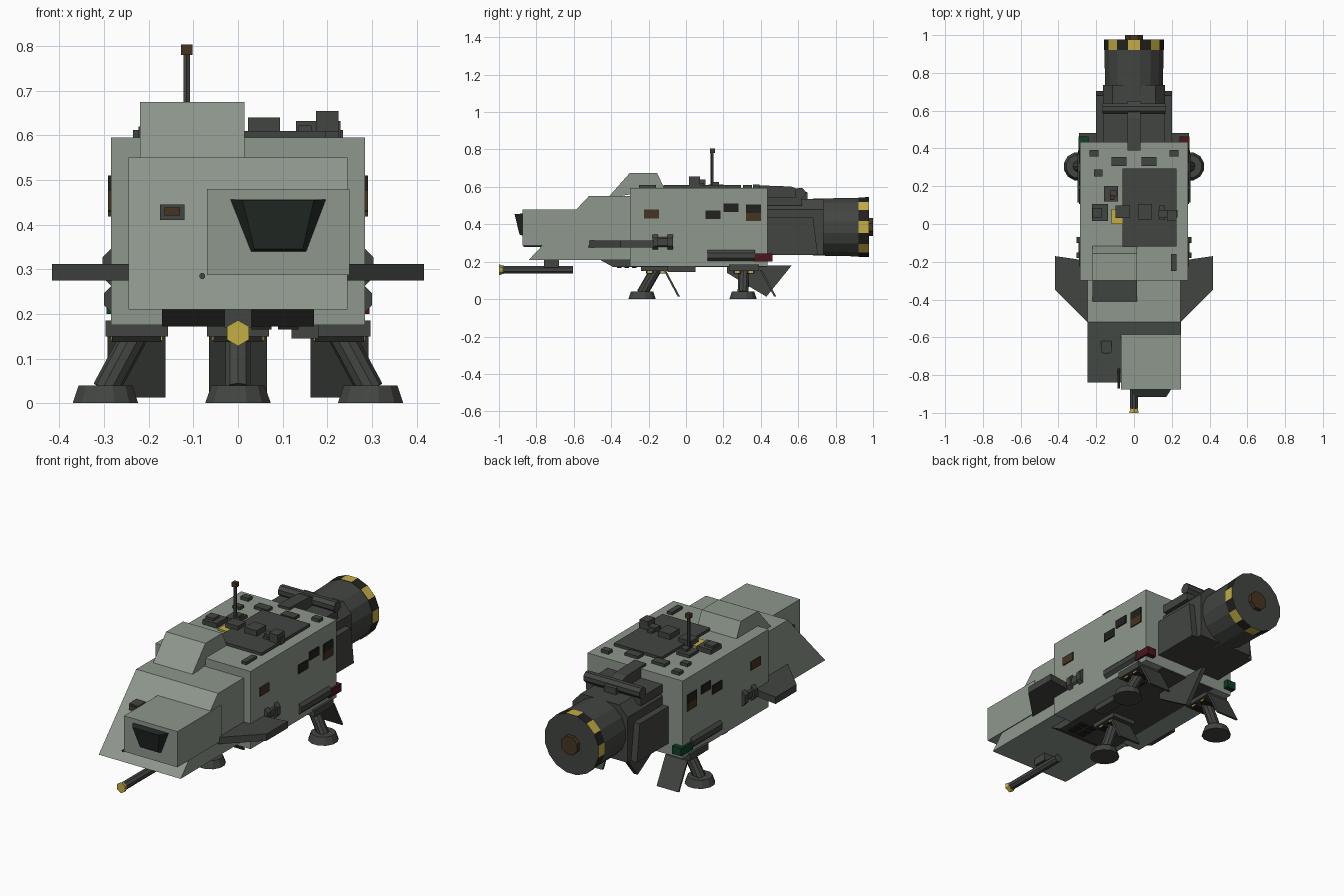
import bpy, bmesh, math
from mathutils import Vector

if "Cube" in bpy.data.objects:
    bpy.data.objects.remove(bpy.data.objects["Cube"])


def material(name, r, g, b):
    m = bpy.data.materials.new(name)
    m.diffuse_color = (r, g, b, 1)
    m.use_nodes = True
    m.node_tree.nodes["Principled BSDF"].inputs["Base Color"].default_value = m.diffuse_color
    return m


LIGHT = material("hull_paint", .27, .31, .265)
DARK = material("dark_metal", .055, .06, .053)
GLASS = material("glass", .018, .025, .02)
BLACK = material("black", .015, .015, .013)
BROWN = material("brown_lamp", .06, .035, .015)
YELLOW = material("yellow", .55, .42, .06)
RED = material("red_lamp", .07, .008, .012)
GREEN = material("green_lamp", .005, .05, .02)


def finish(name, bm, mat):
    bmesh.ops.recalc_face_normals(bm, faces=bm.faces)
    me = bpy.data.meshes.new(name)
    bm.to_mesh(me)
    bm.free()
    ob = bpy.data.objects.new(name, me)
    me.materials.append(mat)
    bpy.context.collection.objects.link(ob)
    return ob


def loft(name, a, b, mat):
    """Solid between two matching outlines."""
    bm = bmesh.new()
    va, vb = [bm.verts.new(p) for p in a], [bm.verts.new(p) for p in b]
    n = len(va)
    bm.faces.new(va)
    bm.faces.new(vb[::-1])
    for i in range(n):
        bm.faces.new((va[i], va[(i + 1) % n], vb[(i + 1) % n], vb[i]))
    return finish(name, bm, mat)


def box(name, x, y, z, mat=DARK):
    q = [(x[0], y[0]), (x[1], y[0]), (x[1], y[1]), (x[0], y[1])]
    return loft(name, [(*p, z[0]) for p in q], [(*p, z[1]) for p in q], mat)


def side_prism(name, yz, x0, x1, mat=DARK):
    return loft(name, [(x0, *p) for p in yz], [(x1, *p) for p in yz], mat)


def tube(name, p0, p1, r0, r1=None, n=8, mat=DARK):
    p0, p1 = Vector(p0), Vector(p1)
    r1 = r0 if r1 is None else r1
    w = (p1 - p0).normalized()
    u = w.cross(Vector((0, 0, 1)) if abs(w.z) < .9 else Vector((0, 1, 0))).normalized()
    v = w.cross(u)
    dirs = [u * math.cos(t) + v * math.sin(t) for t in ((i + .5) * 2 * math.pi / n for i in range(n))]
    return loft(name, [p0 + d * r0 for d in dirs], [p1 + d * r1 for d in dirs], mat)


# Hull, sloped nose and raised hump
box("main_hull", (-.285, .285), (-.3, .435), (.175, .595), LIGHT)
side_prism("nose", [(-.29, .21), (-.84, .21), (-.52, .55), (-.29, .55)], -.245, .245, LIGHT)
side_prism("roof_hump", [(-.42, .54), (-.3, .675), (-.155, .675), (-.115, .59)], -.22, .015, LIGHT)

# Cockpit with slanted window
box("cockpit", (-.07, .25), (-.875, -.5), (.287, .48), LIGHT)
loft("cockpit_window",
     [(-.02, -.87, .457), (.2, -.87, .457), (.155, -.87, .338), (.027, -.87, .338)],
     [(.01, -.917, .455), (.17, -.917, .455), (.145, -.89, .345), (.037, -.89, .345)], GLASS)
box("nose_lamp_frame", (-.175, -.12), (-.68, -.6), (.41, .445))
box("nose_lamp", (-.165, -.13), (-.685, -.65), (.42, .438), BROWN)
tube("nose_probe", (-.08, -.76, .285), (-.08, -.87, .285), .007)

# Belly wedge with vents
side_prism("belly_wedge", [(-.46, .21), (-.39, .172), (.43, .172), (.43, .21)], -.17, .17)
for i in range(2):
    for j in range(3):
        box("belly_vent", (.03 + i * .06, .075 + i * .06), (-.37 + j * .04, -.345 + j * .04), (.165, .18), BLACK)
box("belly_box", (.12, .18), (-.1, .05), (.145, .18))

# Chin gun
box("gun_mount", (-.03, .03), (-.76, -.68), (.17, .215))
tube("gun_barrel", (0, -.605, .157), (0, -.98, .157), .022)
tube("gun_muzzle", (0, -.97, .157), (0, -1, .157), .02, .029, 6, YELLOW)

# Parts on both sides
for s in (-1, 1):
    wing = [(.2, -.53), (.245, -.52), (.417, -.35), (.417, -.17), (.28, -.19), (.2, -.19)]
    loft("side_wing", [(s * x, y, .275) for x, y in wing], [(s * x, y, .312) for x, y in wing], DARK)
    tube("side_drum", (s * .25, -.15, .305), (s * .25, -.1, .305), .047)
    for y in (-.18, -.1):
        tube("drum_flange", (s * .25, y, .305), (s * .25, y + .03, .305), .058)
    tube("side_tank", (s * .268, .115, .233), (s * .268, .37, .233), .035)
    box("running_light", sorted((s * .24, s * .295)), (.36, .462), (.2, .243), RED if s > 0 else GREEN)
    for y0, y1, z0, z1, m in ((-.225, -.145, .432, .478, BROWN), (.105, .185, .428, .475, BLACK),
                              (.2, .28, .465, .51, BLACK), (.32, .4, .46, .505, BLACK),
                              (.32, .4, .418, .46, BROWN)):
        box("side_window", sorted((s * .27, s * .291)), (y0, y1), (z0, z1), m)


# Landing legs: mount, hinges, strut, foot and hatch flap
def leg(side, mx, my, fx, fy, flap_y):
    box(side + "_leg_mount", (mx - .07, mx + .07), (my - .08, my + .08), (.15, .185))
    for dy in (-.035, .035):
        box(side + "_leg_hinge", (mx - .055, mx + .055), (my + dy - .02, my + dy + .02), (.137, .152), BLACK)
        box(side + "_leg_hinge_mark", (mx - .058, mx + .058), (my + dy - .012, my + dy + .012), (.14, .149), YELLOW)
    tube(side + "_leg_strut", (mx, my, .16), (fx, fy, .03), .03, n=10)
    tube(side + "_leg_foot", (fx, fy, 0), (fx, fy, .04), .076, .062, 12)
    f = flap_y
    side_prism(side + "_leg_flap", [(f, .155), (f + .012, .155), (f + .088, .013), (f + .076, .013)],
               mx - .065, mx + .065)


leg("front", 0, -.16, 0, -.235, -.12)
leg("rear_right", .227, .31, .297, .305, .395)
leg("rear_left", -.227, .31, -.297, .305, .395)
side_prism("belly_fin", [(.22, .18), (.565, .18), (.43, .013), (.35, .06), (.22, .14)], -.012, .012)

# Roof panel and equipment boxes: x, y, width, depth, top
box("roof_panel", (-.06, .225), (-.12, .295), (.58, .61))
for x, y, w, d, top in ((-.212, .375, .046, .035, .612), (.212, .375, .046, .035, .612),
                        (-.08, .33, .08, .048, .61), (.08, .33, .08, .048, .61),
                        (-.188, .27, .045, .036, .61), (-.122, .16, .075, .08, .612),
                        (-.18, .06, .085, .09, .62), (-.195, .06, .05, .05, .632),
                        (-.06, .065, .075, .065, .63), (.058, .065, .072, .08, .64),
                        (.18, .055, .1, .04, .632), (.2, .045, .05, .06, .655),
                        (.15, .06, .03, .075, .622), (.21, -.205, .03, .09, .61),
                        (-.11, .16, .035, .035, .625)):
    box("roof_box", (x - w / 2, x + w / 2), (y - d / 2, y + d / 2), (.58, top))
box("roof_marking", (-.12, -.06), (0, .08), (.58, .604), YELLOW)
tube("antenna_mast", (-.115, .14, .6), (-.115, .14, .785), .008, n=6)
box("antenna_head", (-.128, -.102), (.128, .154), (.78, .804), BROWN)

# Rear neck, side pods and upper pipe
neck = [(-.165, .235), (.165, .235), (.165, .48), (.115, .535), (-.115, .535), (-.165, .48)]
loft("engine_neck", [(x, .42, z) for x, z in neck], [(x, .735, z) for x, z in neck], DARK)
for s in (-1, 1):
    side_prism("neck_pod", [(.42, .235), (.705, .235), (.68, .435), (.42, .435)], s * .1, s * .2)
side_prism("pipe_arm", [(.39, .56), (.39, .608), (.56, .602), (.65, .57), (.65, .53), (.43, .53)], -.035, .035)
box("neck_top", (-.165, .165), (.42, .62), (.5, .545))
tube("cross_pipe", (-.168, .61, .567), (.168, .61, .567), .03)

# Engine with striped ring
tube("engine_drum", (0, .68, .385), (0, .93, .385), .155, .16, 16)
ring = tube("engine_ring", (0, .922, .385), (0, .978, .385), .162, .163, 16, BLACK)
ring.data.materials.append(YELLOW)
ring.data.materials.append(DARK)
for i, p in enumerate(ring.data.polygons):
    p.material_index = 2 if i < 2 else i % 2
tube("engine_core", (0, .97, .385), (0, 1, .385), .052, n=8, mat=BROWN)
